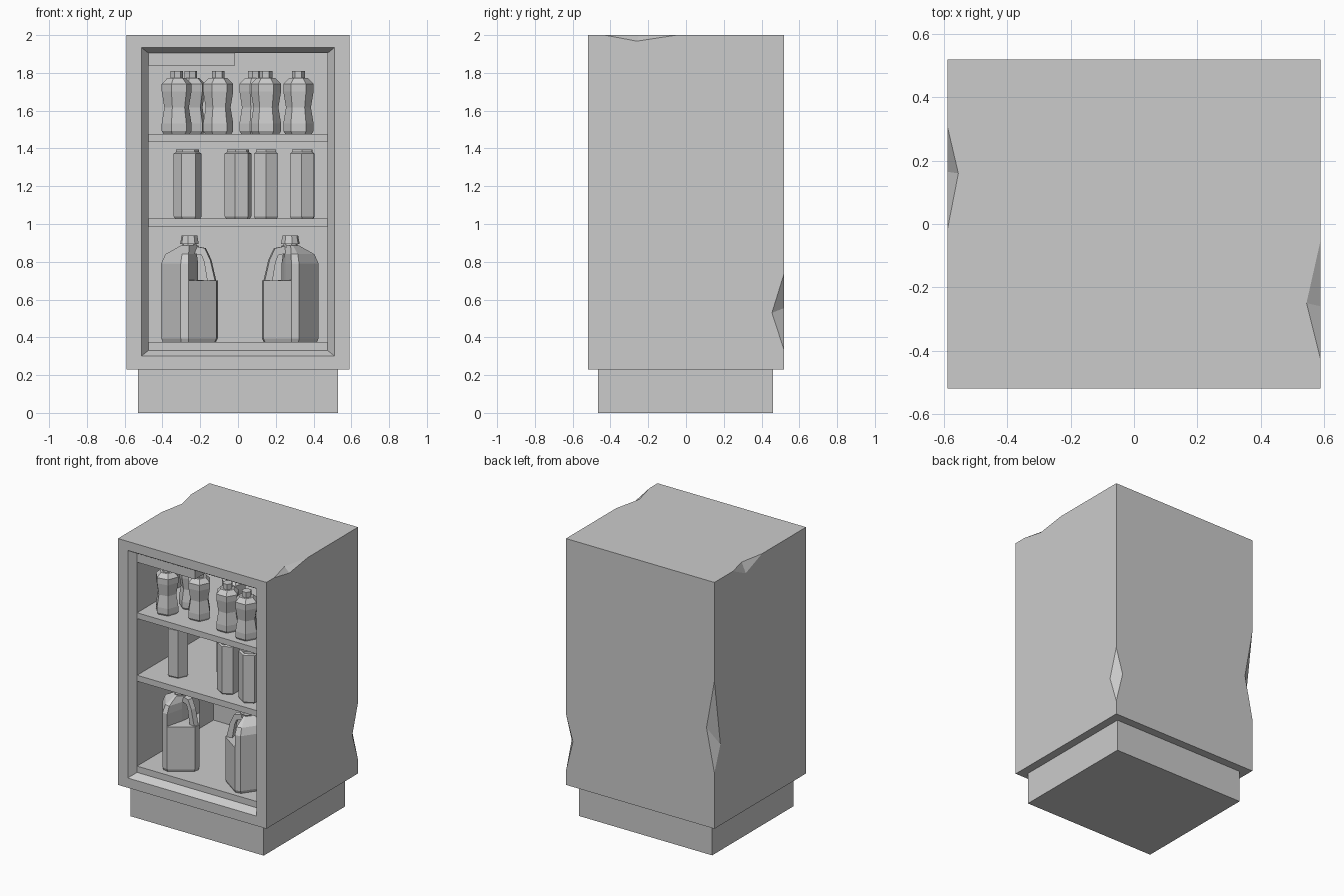
import bpy, bmesh
from math import cos, sin, radians
from mathutils import Vector, Matrix

if "Cube" in bpy.data.objects:
    bpy.data.objects.remove(bpy.data.objects["Cube"])

grey = bpy.data.materials.new("plain_grey")
grey.use_nodes = True
grey.diffuse_color = (0.6, 0.6, 0.6, 1)
grey.node_tree.nodes["Principled BSDF"].inputs["Base Color"].default_value = (0.6, 0.6, 0.6, 1)


def finish(name, bm, place=Matrix()):
    bmesh.ops.recalc_face_normals(bm, faces=bm.faces)
    mesh = bpy.data.meshes.new(name)
    bm.to_mesh(mesh)
    bm.free()
    mesh.materials.append(grey)
    obj = bpy.data.objects.new(name, mesh)
    obj.matrix_world = place
    bpy.context.collection.objects.link(obj)
    return obj


def add_loft(bm, rings):
    """Skin a list of equal-sized rings and cap both ends."""
    rows = [[bm.verts.new(p) for p in ring] for ring in rings]
    n = len(rows[0])
    for a, b in zip(rows, rows[1:]):
        for i in range(n):
            j = (i + 1) % n
            bm.faces.new((a[i], a[j], b[j], b[i]))
    bm.faces.new(rows[0])
    bm.faces.new(rows[-1])


def box(name, lo, hi):
    lo, hi = Vector(lo), Vector(hi)
    bm = bmesh.new()
    bmesh.ops.create_cube(bm, size=1)
    for v in bm.verts:
        v.co = (lo + hi) / 2 + v.co * (hi - lo)
    return finish(name, bm)


def polygon(r, z, sides=6):
    return [(r * cos(radians(360 * i / sides)), r * sin(radians(360 * i / sides)), z)
            for i in range(sides)]


def turned(name, profile, x, y, z, turn):
    bm = bmesh.new()
    add_loft(bm, [polygon(r, h) for r, h in profile])
    return finish(name, bm, Matrix.Translation((x, y, z)) @ Matrix.Rotation(radians(turn), 4, 'Z'))


# Cabinet shell: outside, bevelled front opening and inner cavity in one skin
def frame(half_x, y, low, high):
    return [(-half_x, y, low), (half_x, y, low), (half_x, y, high), (-half_x, y, high)]


bm = bmesh.new()
add_loft(bm, [frame(0.59, 0.52, 0.23, 2.0), frame(0.59, -0.52, 0.23, 2.0),
              frame(0.512, -0.52, 0.30, 1.935), frame(0.475, -0.47, 0.33, 1.905),
              frame(0.475, 0.40, 0.33, 1.905)])
cabinet = finish("cabinet", bm)

# Chipped edges: each has two ends on the edge and a fold between adjoining faces
chips = [
    ((0.59, -0.43, 2), (0.59, -0.05, 2), (0.545, -0.25, 2), (0.59, -0.26, 1.968)),
    ((-0.59, -0.02, 2), (-0.59, 0.31, 2), (-0.555, 0.16, 2), (-0.59, 0.165, 1.93)),
    ((0.59, 0.52, 0.33), (0.59, 0.52, 0.74), (0.535, 0.52, 0.555), (0.59, 0.455, 0.53)),
    ((-0.59, 0.52, 0.63), (-0.59, 0.52, 1.29), (-0.527, 0.52, 0.94), (-0.59, 0.452, 0.81)),
]
bm = bmesh.new()
for chip in chips:
    a, b, p, q = (Vector(c) for c in chip)
    mid = (p + q) / 2
    corners = [a + (a - mid) * 0.3, b + (b - mid) * 0.3, p + (p - q), q + (q - p)]
    v = [bm.verts.new(c) for c in corners]
    for i, j, k in ((0, 1, 2), (0, 1, 3), (0, 2, 3), (1, 2, 3)):
        bm.faces.new((v[i], v[j], v[k]))
cutter = finish("chip_cutter", bm)
cutter.hide_render = True
cut = cabinet.modifiers.new("chips", 'BOOLEAN')
cut.operation = 'DIFFERENCE'
cut.solver = 'EXACT'
cut.object = cutter
bpy.context.view_layer.objects.active = cabinet
bpy.ops.object.modifier_apply(modifier=cut.name)
bpy.data.objects.remove(cutter)

# Plinth, shelves and the short panel under the ceiling
box("plinth", (-0.53, -0.465, 0), (0.53, 0.46, 0.23))
for name, low, high in (("floor_shelf", 0.33, 0.375), ("middle_shelf", 0.985, 1.028),
                        ("upper_shelf", 1.435, 1.477)):
    box(name, (-0.476, -0.467, low), (0.476, 0.401, high))
box("ceiling_panel", (-0.476, -0.467, 1.84), (-0.015, -0.355, 1.906))

# Waisted bottles on the upper shelf
bottle = [(0.07, 0), (0.08, 0.015), (0.08, 0.055), (0.066, 0.14), (0.08, 0.225),
          (0.08, 0.265), (0.05, 0.295), (0.034, 0.295), (0.034, 0.333)]
for x, y, turn in ((-0.325, -0.34, 10), (-0.25, -0.18, 20), (-0.105, -0.29, 5),
                   (0.085, -0.17, 15), (0.148, -0.33, 0), (0.32, -0.36, 0)):
    turned("bottle", bottle, x, y, 1.477, turn)

# Straight cans on the middle shelf
can = [(0.066, 0), (0.074, 0.012), (0.074, 0.345), (0.062, 0.352), (0.062, 0.367)]
for x, y, turn in ((-0.267, -0.30, 5), (0.0, -0.12, 17), (0.148, -0.32, 30), (0.34, -0.35, 28)):
    turned("can", can, x, y, 1.028, turn)


# Large jugs with a handle over a cut-away corner
def jug_ring(scale, z, limit=1):
    ring = []
    for corner in range(4):
        for side in (-8, 8):
            t = radians(90 * corner + side)
            ring.append((min(0.15 * scale * cos(t), limit), 0.15 * scale * sin(t), z))
    return ring


def jug(x, y, turn):
    bm = bmesh.new()
    add_loft(bm, [jug_ring(0.94, 0), jug_ring(1, 0.02), jug_ring(1, 0.325),
                  jug_ring(1, 0.328, 0.03), jug_ring(1, 0.415, 0.03),
                  jug_ring(0.85, 0.465, 0.03), jug_ring(0.32, 0.51)])
    add_loft(bm, [polygon(r, z, 8) for r, z in
                  ((0.038, 0.5), (0.038, 0.52), (0.05, 0.52), (0.042, 0.565))])
    # Handle bar: outer and inner points along the bend
    path = [((0.02, 0.51), (0.02, 0.47)), ((0.085, 0.497), (0.068, 0.46)),
            ((0.115, 0.435), (0.082, 0.425)), ((0.142, 0.32), (0.1, 0.32))]
    add_loft(bm, [[(ox, -0.02, oz), (ox, 0.02, oz), (ix, 0.02, iz), (ix, -0.02, iz)]
                  for (ox, oz), (ix, iz) in path])
    finish("jug", bm, Matrix.Translation((x, y, 0.375)) @ Matrix.Rotation(radians(turn), 4, 'Z'))


jug(-0.257, -0.28, -10)
jug(0.277, -0.29, 190)
